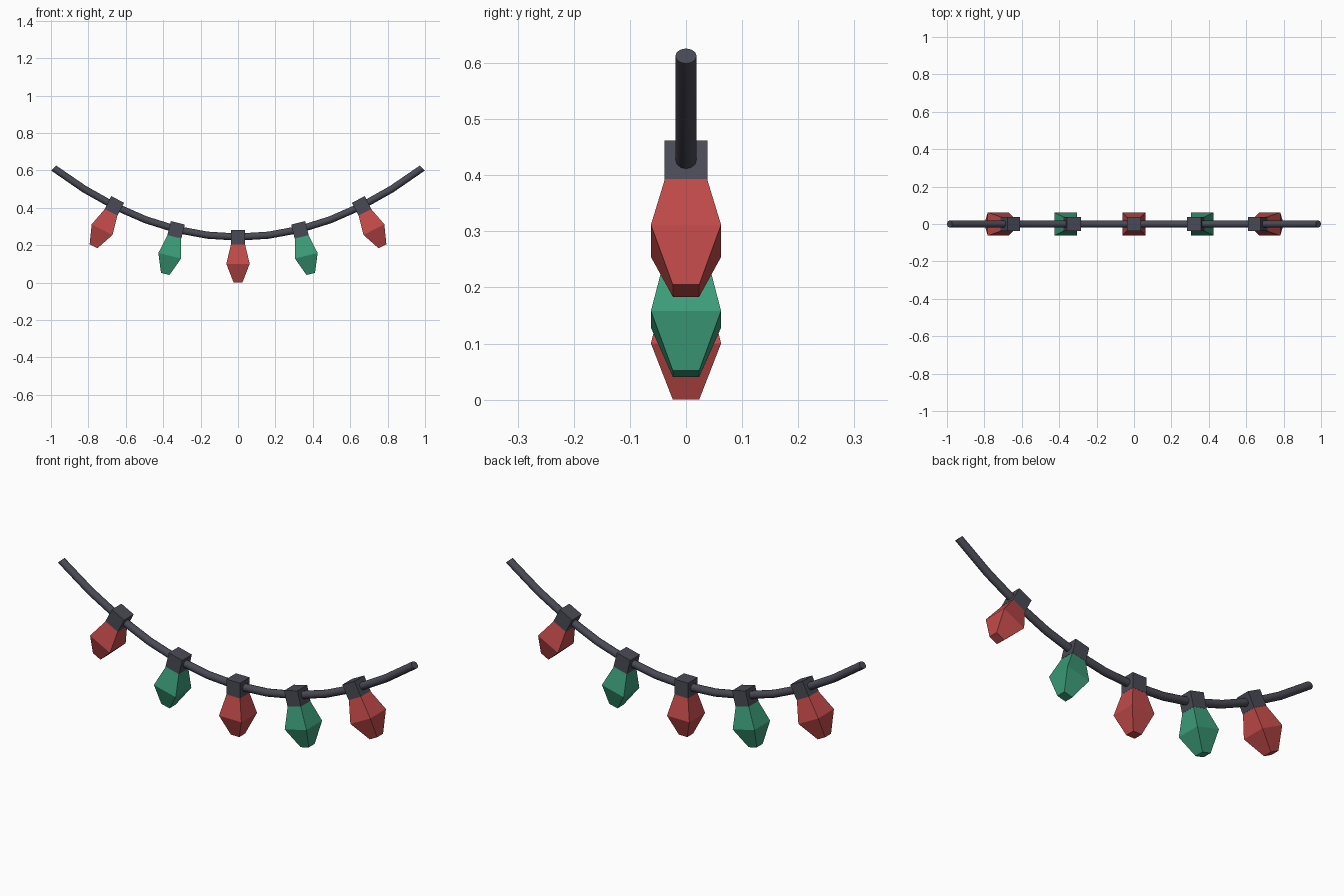
import bpy, bmesh, math
from mathutils import Vector

if "Cube" in bpy.data.objects:
    bpy.data.objects.remove(bpy.data.objects["Cube"])


def material(name, color):
    m = bpy.data.materials.new(name)
    m.diffuse_color = (*color, 1)
    m.use_nodes = True
    m.node_tree.nodes["Principled BSDF"].inputs["Base Color"].default_value = m.diffuse_color
    return m


GREY = material("dark grey", (0.068, 0.068, 0.092))
RED = material("red", (0.54, 0.068, 0.068))
GREEN = material("green", (0.044, 0.33, 0.19))


def loft(name, rings, mat):
    """Join rings of points into a closed solid."""
    bm = bmesh.new()
    vs = [[bm.verts.new(p) for p in ring] for ring in rings]
    n = len(vs[0])
    for a, b in zip(vs, vs[1:]):
        for i in range(n):
            j = (i + 1) % n
            bm.faces.new((a[i], a[j], b[j], b[i]))
    bm.faces.new(vs[0])
    bm.faces.new(vs[-1])
    bmesh.ops.recalc_face_normals(bm, faces=bm.faces)
    me = bpy.data.meshes.new(name)
    bm.to_mesh(me)
    bm.free()
    me.materials.append(mat)
    ob = bpy.data.objects.new(name, me)
    bpy.context.collection.objects.link(ob)
    return ob


def square(h, z):
    return [(-h, -h, z), (h, -h, z), (h, h, z), (-h, h, z)]


# Sagging wire: round tube along a parabola
R, SIDES, STEPS = 0.019, 12, 12
END = 0.986
path = []
for k in range(STEPS + 1):
    x = END * (2 * k / STEPS - 1)
    path.append(Vector((x, 0, 0.243 + 0.38 * x * x)))
rings = []
for k, p in enumerate(path):
    t = path[min(k + 1, STEPS)] - path[max(k - 1, 0)]
    slope = math.atan2(t.z, t.x)
    if k in (0, STEPS):
        slope = math.copysign(math.radians(45), slope)
    up = Vector((-math.sin(slope), 0, math.cos(slope)))
    rings.append([p + R * (math.cos(a) * up + math.sin(a) * Vector((0, 1, 0)))
                  for a in (2 * math.pi * i / SIDES for i in range(SIDES))])
wire = loft("wire", rings, GREY)
bpy.context.view_layer.objects.active = wire
wire.select_set(True)
bpy.ops.object.shade_smooth_by_angle(angle=math.radians(40))

# Sockets and bulbs hang square to the wire
lights = [(-0.661, 0.410, 27.3, RED), (-0.331, 0.282, 13.8, GREEN),
          (0, 0.243, 0, RED),
          (0.331, 0.282, -13.8, GREEN), (0.661, 0.410, -27.3, RED)]
for i, (x, z, tilt, mat) in enumerate(lights):
    socket = loft(f"socket_{i + 1}", [square(0.0385, -0.0385), square(0.0385, 0.0385)], GREY)
    bulb = loft(f"bulb_{i + 1}", [square(0.0375, -0.038), square(0.0625, -0.143),
                                  square(0.0235, -0.243)], mat)
    for ob in (socket, bulb):
        ob.location = (x, 0, z)
        ob.rotation_euler = (0, math.radians(tilt), 0)
